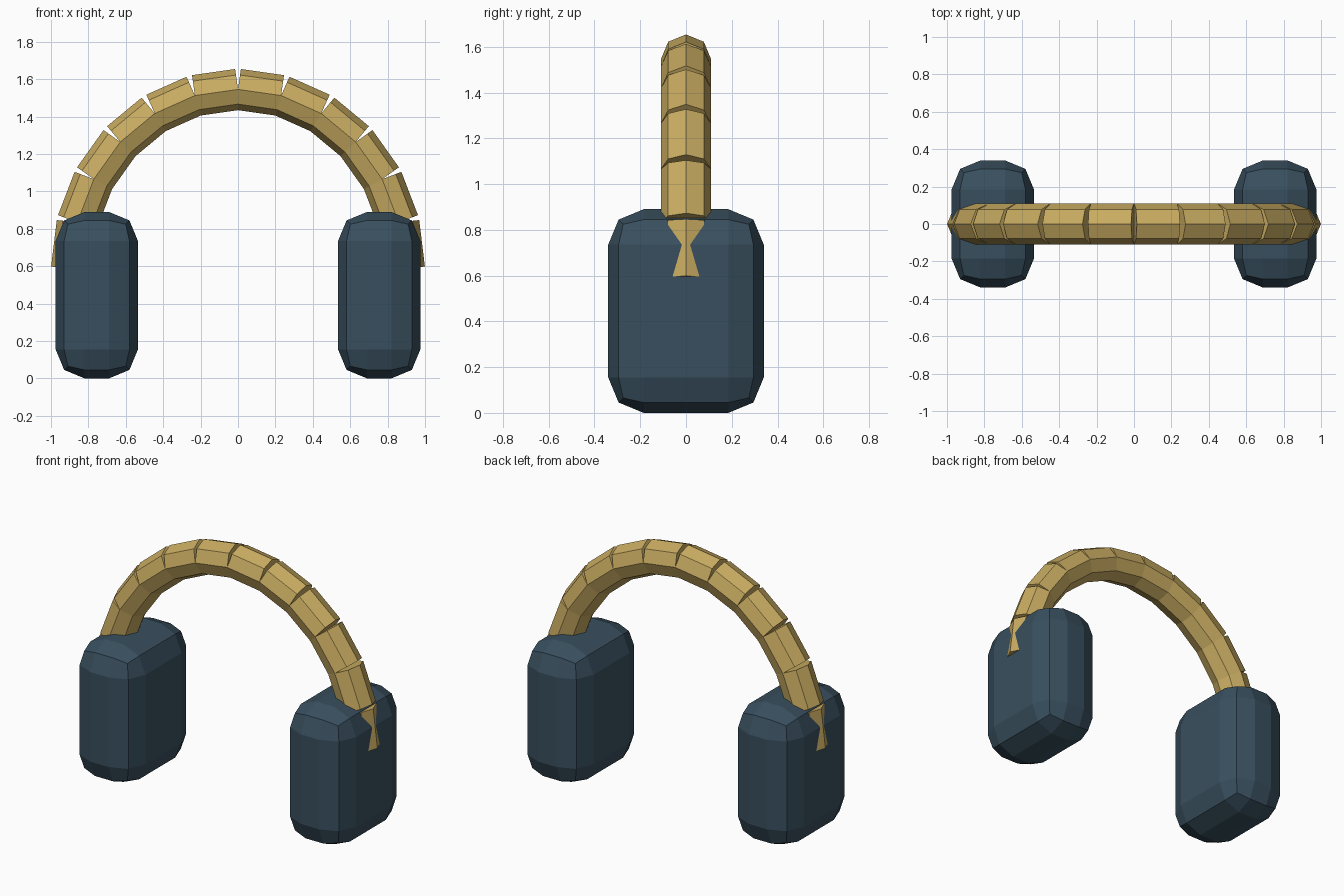
import bpy, bmesh, math
from mathutils import Vector, Matrix

if "Cube" in bpy.data.objects:
    bpy.data.objects.remove(bpy.data.objects["Cube"])


def material(name, color):
    m = bpy.data.materials.new(name)
    m.diffuse_color = (*color, 1)
    m.use_nodes = True
    m.node_tree.nodes["Principled BSDF"].inputs["Base Color"].default_value = m.diffuse_color
    return m


def add_object(name, bm, mat):
    mesh = bpy.data.meshes.new(name)
    bm.to_mesh(mesh)
    bm.free()
    mesh.materials.append(mat)
    ob = bpy.data.objects.new(name, mesh)
    bpy.context.collection.objects.link(ob)
    return ob


cup_mat = material("cup_blue", (0.04, 0.078, 0.112))
band_mat = material("band_tan", (0.58, 0.41, 0.12))

# Ear cups: rounded boxes with two-step bevels
for name, x in (("left_ear_cup", -0.755), ("right_ear_cup", 0.755)):
    bm = bmesh.new()
    bmesh.ops.create_cube(bm, size=1)
    bmesh.ops.scale(bm, vec=(0.44, 0.68, 0.89), verts=bm.verts)
    bmesh.ops.bevel(bm, geom=bm.edges[:], offset=0.155, offset_type='OFFSET',
                    segments=2, profile=0.5, affect='EDGES')
    cup = add_object(name, bm, cup_mat)
    cup.location = (x, 0, 0.445)

# Headband: straight eight-sided links along a half ellipse
LINKS = 12
path = [Vector((0.89 * math.cos(math.pi * i / LINKS), 0,
                0.585 + 0.96 * math.sin(math.pi * i / LINKS)))
        for i in range(LINKS + 1)]
for i, (a, b) in enumerate(zip(path, path[1:])):
    axis = (b - a).normalized()
    side = Vector((0, 1, 0))
    frame = Matrix((side, axis.cross(side), axis)).transposed().to_4x4()
    bm = bmesh.new()
    bmesh.ops.create_cone(bm, cap_ends=True, segments=8, radius1=0.11,
                          radius2=0.11, depth=(b - a).length,
                          matrix=Matrix.Translation((a + b) / 2) @ frame)
    add_object(f"headband_link_{i + 1}", bm, band_mat)
